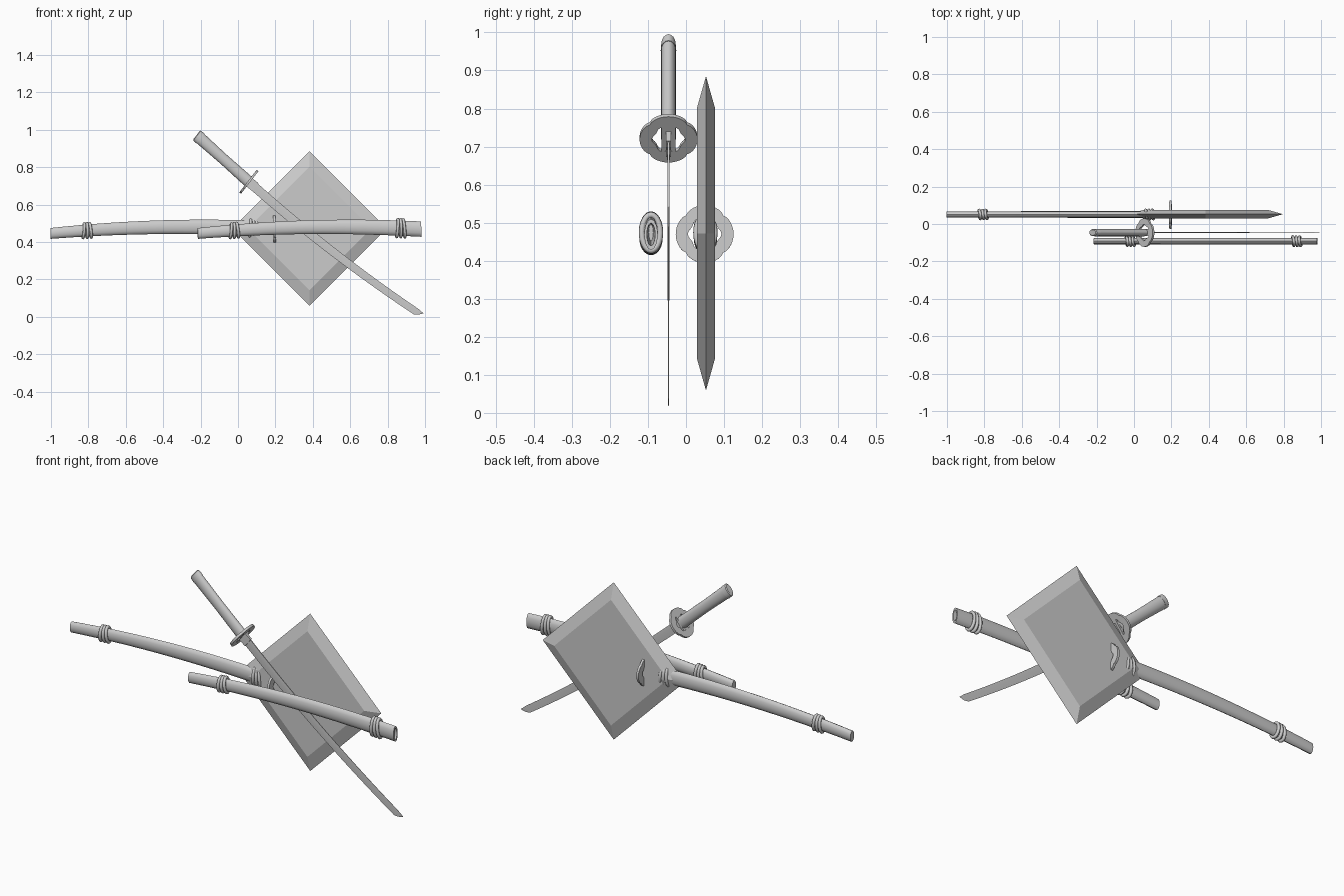
import bpy, bmesh
from math import sin, cos, pi, radians
from mathutils import Matrix, Vector

if "Cube" in bpy.data.objects:
    bpy.data.objects.remove(bpy.data.objects["Cube"], do_unlink=True)

grey = bpy.data.materials.new("plain_grey")
grey.use_nodes = True
grey.diffuse_color = (0.6, 0.6, 0.6, 1)
grey.node_tree.nodes["Principled BSDF"].inputs["Base Color"].default_value = (0.6, 0.6, 0.6, 1)

LENGTH = 1.195   # sheath length
BOW = 0.022      # depth of the curve


def bend(x):
    """Height of the curved centre line; straight on the handle side."""
    t = x / LENGTH
    return -4 * BOW * t * (1 - t) if t > 0 else -4 * BOW * t


def finish(bm, name, matrix, smooth=None):
    bmesh.ops.recalc_face_normals(bm, faces=bm.faces)
    mesh = bpy.data.meshes.new(name)
    bm.to_mesh(mesh)
    bm.free()
    mesh.materials.append(grey)
    obj = bpy.data.objects.new(name, mesh)
    bpy.context.collection.objects.link(obj)
    obj.matrix_world = matrix
    if smooth:
        bpy.ops.object.select_all(action="DESELECT")
        obj.select_set(True)
        bpy.context.view_layer.objects.active = obj
        bpy.ops.object.shade_smooth_by_angle(angle=radians(smooth))
    return obj


def loft(name, loops, matrix, smooth=None, closed=False):
    """Skin a row of equal loops, capped at both ends unless closed."""
    bm = bmesh.new()
    rows = [[bm.verts.new(p) for p in loop] for loop in loops]
    n = len(rows[0])
    pairs = list(zip(rows, rows[1:]))
    if closed:
        pairs.append((rows[-1], rows[0]))
    for a, b in pairs:
        for i in range(n):
            j = (i + 1) % n
            bm.faces.new((a[i], a[j], b[j], b[i]))
    if not closed:
        bm.faces.new(rows[0])
        bm.faces.new(rows[-1])
    return finish(bm, name, matrix, smooth)


def oval(x, ry, rz, n=12):
    return [Vector((x, ry * cos(2 * pi * i / n), bend(x) + rz * sin(2 * pi * i / n)))
            for i in range(n)]


def box(name, lo, hi, matrix):
    loops = [[(x, lo[1], lo[2]), (x, hi[1], lo[2]), (x, hi[1], hi[2]), (x, lo[1], hi[2])]
             for x in (lo[0], hi[0])]
    return loft(name, loops, matrix)


def place(x, y, z, angle):
    return Matrix.Translation((x, y, z)) @ Matrix.Rotation(radians(angle), 4, "Y")


def make_blade(name, matrix):
    # Spine on +z, cutting edge on -z, slanted point on the spine side
    loops = []
    stations = [1.13 * i / 16 for i in range(17)] + [1.15, 1.162, 1.168]
    for x in stations:
        t = x / 1.168
        half = 0.025 - 0.006 * t
        top = half - 0.004 * max(0, (t - 0.97) / 0.03)
        low = -half + (half + top - 0.001) * max(0, (t - 0.965) / 0.035) ** 2
        thick = 0.0035 * (1 - 0.75 * t)
        mid = low + (top - low) * 0.65
        c = bend(x)
        loops.append([(x, 0, c + low), (x, thick, c + mid), (x, thick * 0.7, c + top),
                      (x, -thick * 0.7, c + top), (x, -thick, c + mid)])
    loft(name, loops, matrix, 30)


def make_guard(name, matrix):
    # Four-lobed disc with an opening, crossed by a central bar
    n = 48
    outer, inner = [], []
    for i in range(n):
        a = 2 * pi * i / n
        r = 0.069 + 0.007 * abs(cos(2 * a)) ** 0.5
        outer.append((r * cos(a), r * sin(a)))
        r = 0.041 + 0.003 * cos(6 * a)
        inner.append((r * cos(a), r * sin(a)))
    loops = [[(x, y, z) for y, z in ring]
             for x, ring in ((-0.006, outer), (0.006, outer), (0.006, inner), (-0.006, inner))]
    loft(name, loops, matrix, 30, closed=True)
    box(name + "_bar", (-0.005, -0.018, -0.045), (0.005, 0.018, 0.045), matrix)


def make_sword(prefix, matrix):
    make_blade(prefix + "_blade", matrix)
    make_guard(prefix + "_guard", matrix)
    # Collar between blade and guard
    box(prefix + "_collar", (0, -0.006, -0.028), (0.045, 0.006, 0.026), matrix)
    grip = [(-0.345, 0.0195, 0.032), (-0.18, 0.0195, 0.029), (-0.004, 0.02, 0.031)]
    loft(prefix + "_handle", [oval(x, a, b, 16) for x, a, b in grip], matrix, 40)
    cap = [(-0.374, 0.015, 0.028), (-0.37, 0.019, 0.033), (-0.344, 0.0205, 0.034)]
    loft(prefix + "_pommel_cap", [oval(x, a, b, 16) for x, a, b in cap], matrix, 40)


def make_sheath(prefix, matrix):
    # Hollow mouth first, then the outer shell down to the closed end
    loops = [oval(0.1, 0.006, 0.022), oval(0.0, 0.011, 0.03), oval(0.0, 0.018, 0.041)]
    for i in range(1, 17):
        t = i / 16
        loops.append(oval(LENGTH * t, 0.0185 - 0.002 * t, 0.041 - 0.012 * t ** 1.5))
    loops.append(oval(LENGTH + 0.001, 0.012, 0.022))
    loft(prefix + "_sheath", loops, matrix, 40)
    # Cord bindings: three slightly tilted rings at each end
    for label, start, ry, rz in (("mouth", 0.11, 0.024, 0.047), ("end", 1.0, 0.023, 0.038)):
        for k in (-1, 0, 1):
            x = start + 0.018 * k
            rings = []
            for i in range(24):
                a = 2 * pi * i / 24
                out = Vector((0, cos(a), sin(a)))
                centre = Vector((x + 0.004 * k * sin(a) + 0.003 * cos(a),
                                 ry * cos(a), bend(x) + rz * sin(a)))
                rings.append([centre + out * 0.008 * cos(b) + Vector((0.008 * sin(b), 0, 0))
                              for b in (2 * pi * j / 8 for j in range(8))])
            loft(f"{prefix}_{label}_cord_{k + 2}", rings, matrix, 60, closed=True)


# Display slab: a square on its corner, bevelled front and back
slab = [[(r * cos(i * pi / 2), y, r * sin(i * pi / 2)) for i in range(4)]
        for y, r in ((-0.0235, 0.33), (0, 0.413), (0.0235, 0.33))]
loft("slab", slab, Matrix.Translation((0.383, 0.0525, 0.472)))

# Drawn sword in front, with its empty sheath
make_sword("drawn", place(0.058, -0.046, 0.722, 37.6))
make_sheath("empty", place(0.98, -0.092, 0.469, 178.9))

# Sheathed sword running into the slab
make_sword("stored", place(0.195, 0.049, 0.47, 178.9))
make_sheath("stored", place(0.193, 0.051, 0.469, 178.9))
